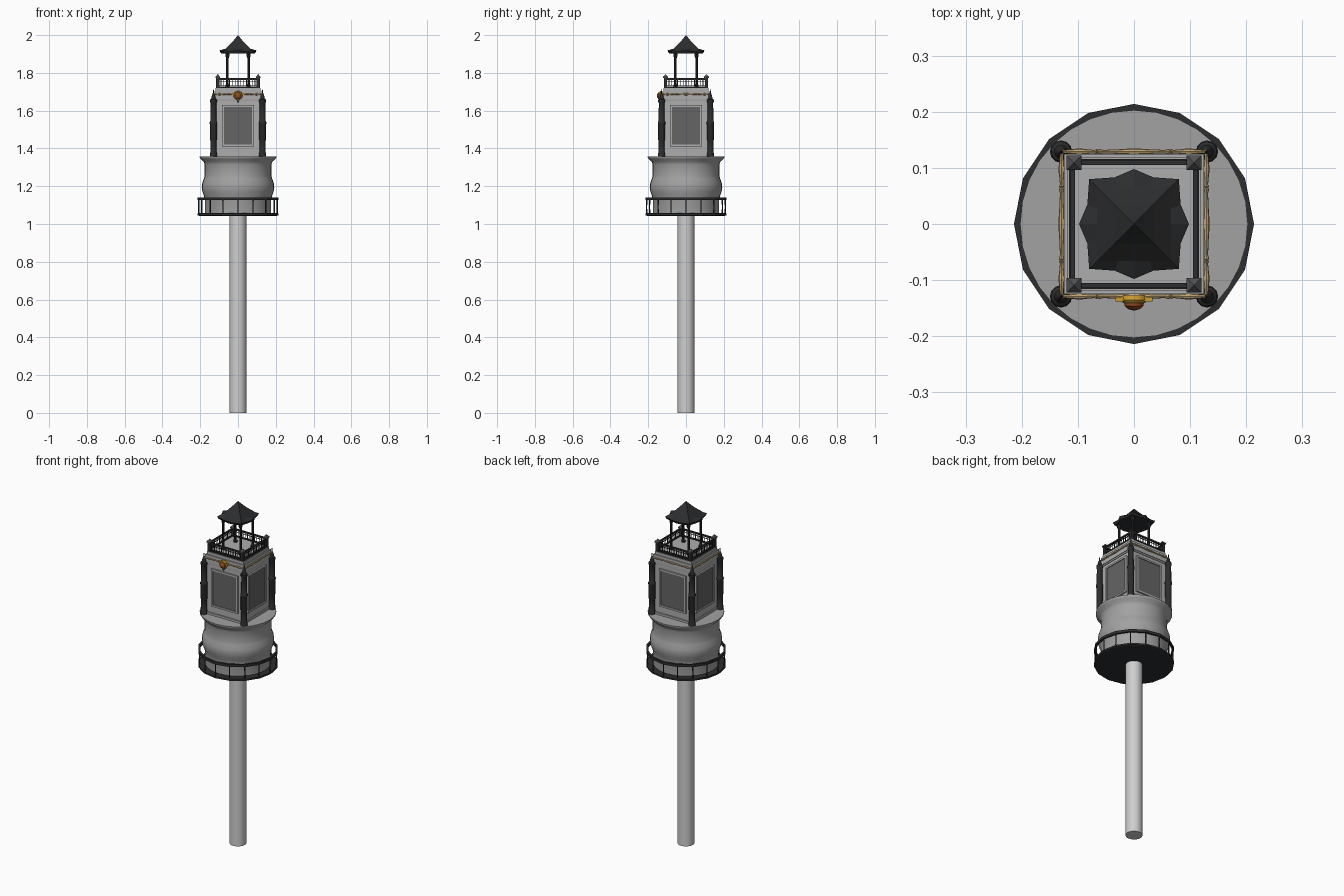
import bpy, math
from mathutils import Matrix, Vector

if "Cube" in bpy.data.objects:
    bpy.data.objects.remove(bpy.data.objects["Cube"])


def mat(name, c):
    m = bpy.data.materials.new(name)
    m.diffuse_color = (*c, 1)
    m.use_nodes = True
    m.node_tree.nodes["Principled BSDF"].inputs["Base Color"].default_value = m.diffuse_color
    return m


WHITE = mat("pale pole", (0.62, 0.62, 0.62))
STONE = mat("grey stone", (0.36, 0.36, 0.36))
WALL = mat("wall grey", (0.42, 0.42, 0.42))
PANE = mat("window grey", (0.13, 0.13, 0.13))
DARK = mat("dark iron", (0.025, 0.026, 0.028))
CAP = mat("cap grey", (0.09, 0.09, 0.09))
TAN = mat("tan garland", (0.52, 0.36, 0.17))
GOLD = mat("gold", (0.6, 0.33, 0.03))
RED = mat("rust red", (0.3, 0.07, 0.015))


def mesh(name, verts, faces, m, smooth=False):
    me = bpy.data.meshes.new(name)
    me.from_pydata([tuple(v) for v in verts], [], faces)
    me.materials.append(m)
    me.update()
    ob = bpy.data.objects.new(name, me)
    bpy.context.collection.objects.link(ob)
    if smooth:
        bpy.ops.object.select_all(action='DESELECT')
        ob.select_set(True)
        bpy.context.view_layer.objects.active = ob
        bpy.ops.object.shade_smooth_by_angle(angle=math.radians(35))
    return ob


def lathe(name, prof, n, m, loc=(0, 0, 0), rot=None, smooth=False, turn=0.0, closed=False):
    """Spin (radius, z) points; capped at both ends unless closed into a ring."""
    M = Matrix.Translation(loc) @ (rot or Matrix.Identity(4))
    v, f = [], []
    for r, z in prof:
        for i in range(n):
            a = turn + 2 * math.pi * i / n
            v.append(M @ Vector((r * math.cos(a), r * math.sin(a), z)))
    k = len(prof)
    for j in range(k if closed else k - 1):
        j2 = (j + 1) % k
        for i in range(n):
            i2 = (i + 1) % n
            f.append((j * n + i, j * n + i2, j2 * n + i2, j2 * n + i))
    if not closed:
        f.append(tuple(reversed(range(n))))
        f.append(tuple(range((k - 1) * n, k * n)))
    return mesh(name, v, f, m, smooth)


def box(name, c, s, m, M=Matrix.Identity(4)):
    v = [M @ Vector((c[0] + x * s[0] / 2, c[1] + y * s[1] / 2, c[2] + z * s[2] / 2))
         for x in (-1, 1) for y in (-1, 1) for z in (-1, 1)]
    f = [(0, 1, 3, 2), (4, 6, 7, 5), (0, 4, 5, 1), (2, 3, 7, 6), (0, 2, 6, 4), (1, 5, 7, 3)]
    return mesh(name, v, f, m)


# pole
lathe("pole", [(0.045, 0), (0.045, 1.05)], 24, WHITE, smooth=True)

# round gallery with railing
lathe("gallery_floor", [(0.205, 1.043), (0.214, 1.046), (0.214, 1.056), (0.205, 1.058)], 16, DARK)
lathe("gallery_top_rail", [(0.203, 1.126), (0.214, 1.126), (0.214, 1.141), (0.203, 1.141)],
      16, DARK, closed=True)
for i in range(16):
    a = 2 * math.pi * i / 16
    lathe("gallery_baluster", [(0.004, 1.05), (0.003, 1.09), (0.004, 1.13)], 6, DARK,
          (0.208 * math.cos(a), 0.208 * math.sin(a), 0))

# drum
lathe("drum", [(0.176, 1.05), (0.176, 1.13), (0.181, 1.15), (0.189, 1.172), (0.192, 1.195),
               (0.190, 1.215), (0.181, 1.24), (0.177, 1.255), (0.177, 1.315), (0.182, 1.33),
               (0.199, 1.345), (0.203, 1.352), (0.203, 1.358)], 32, STONE, smooth=True)

# square lantern house
box("house_wall", (0, 0, 1.51), (0.236, 0.236, 0.31), WALL)
box("house_plinth", (0, 0, 1.363), (0.25, 0.25, 0.014), WALL)
box("cornice", (0, 0, 1.6825), (0.25, 0.25, 0.045), WALL)
box("cornice_neck", (0, 0, 1.657), (0.243, 0.243, 0.012), STONE)
box("terrace_slab", (0, 0, 1.712), (0.238, 0.238, 0.018), WALL)
box("terrace_edge", (0, 0, 1.7215), (0.232, 0.232, 0.005), DARK)
box("terrace_floor", (0, 0, 1.7235), (0.212, 0.212, 0.005), WALL)

# four equal sides: window, garland, terrace railing
spindle = [(0.002, -0.066), (0.005, -0.062), (0.003, -0.055), (0.004, -0.03), (0.006, 0.0),
           (0.004, 0.03), (0.003, 0.055), (0.005, 0.062), (0.002, 0.066)]
along_x = Matrix.Rotation(math.pi / 2, 4, 'Y')
for q in range(4):
    R = Matrix.Rotation(q * math.pi / 2, 4, 'Z')
    box("window_pane", (0, -0.119, 1.52), (0.15, 0.006, 0.2), PANE, R)
    for s in (-1, 1):
        box("window_frame_side", (s * 0.08, -0.121, 1.52), (0.01, 0.012, 0.22), WALL, R)
        box("window_frame_bar", (0, -0.121, 1.52 + s * 0.105), (0.17, 0.012, 0.01), WALL, R)
    for x, k in ((-0.0975, 0.5), (0, 1), (0.0975, 0.5)):
        lathe("garland", [(r, z * k) for r, z in spindle], 8, TAN,
              rot=R @ Matrix.Translation((x, -0.129, 1.687)) @ along_x)
    box("terrace_top_rail", (0, -0.11, 1.768), (0.2, 0.009, 0.009), DARK, R)
    box("terrace_low_rail", (0, -0.11, 1.731), (0.2, 0.007, 0.006), DARK, R)
    box("terrace_mid_rail", (0, -0.11, 1.754), (0.2, 0.003, 0.003), DARK, R)
    for i in range(13):
        box("terrace_baluster", (-0.09 + 0.015 * i, -0.11, 1.75), (0.003, 0.003, 0.036), DARK, R)

# corner columns, terrace posts and pavilion posts
column = [(0.019, 1.357), (0.019, 1.375), (0.016, 1.38), (0.016, 1.44), (0.018, 1.445),
          (0.018, 1.525), (0.020, 1.53), (0.020, 1.54), (0.016, 1.546), (0.015, 1.64),
          (0.018, 1.645), (0.018, 1.658), (0.012, 1.663), (0.008, 1.682), (0.004, 1.69),
          (0.0008, 1.715)]
s2 = math.sqrt(2)
for sx in (-1, 1):
    for sy in (-1, 1):
        lathe("corner_column", column, 12, DARK, (sx * 0.13, sy * 0.129, 0), smooth=True)
        box("terrace_post", (sx * 0.107, sy * 0.109, 1.748), (0.017, 0.017, 0.056), DARK)
        lathe("terrace_post_cap", [(0.013 * s2, 1.774), (0.013 * s2, 1.779), (0.0005, 1.793)],
              4, CAP, (sx * 0.107, sy * 0.109, 0), turn=math.pi / 4)
        lathe("pavilion_post", [(0.011, 1.722), (0.011, 1.735), (0.007, 1.74), (0.007, 1.88),
                                (0.011, 1.89), (0.011, 1.91)], 8, DARK,
              (sx * 0.056, sy * 0.056, 0), smooth=True)

# curved pavilion roof: rings with mid, dent and corner points
c8 = math.cos(math.pi / 8)


def square(h, z):
    return ((h, z), (h / c8, z), (h * s2, z))


rings = [square(0.066, 1.902),
         ((0.09, 1.904), (0.086, 1.902), (0.105, 1.906)),
         ((0.098, 1.919), (0.09, 1.912), (0.113, 1.92)),
         square(0.066, 1.928), square(0.036, 1.957), square(0.017, 1.979), square(0.0005, 2.0)]
rv, rf = [], []
for ring in rings:
    for i in range(16):
        r, z = ring[(0, 1, 2, 1)[i % 4]]
        a = math.pi * i / 8
        rv.append((r * math.cos(a), r * math.sin(a), z))
for j in range(len(rings) - 1):
    for i in range(16):
        i2 = (i + 1) % 16
        rf.append((j * 16 + i, j * 16 + i2, j * 16 + 16 + i2, j * 16 + 16 + i))
rf.append(tuple(reversed(range(16))))
mesh("pavilion_roof", rv, rf, DARK)

# medallion on the front
facing = Matrix.Rotation(math.pi / 2, 4, 'X')
lathe("medallion_rim", [(0.022, 0), (0.024, 0.008), (0.019, 0.014)], 16, GOLD,
      (0, -0.127, 1.681), facing, True)
lathe("medallion_boss", [(0.018, 0), (0.017, 0.012), (0.01, 0.018), (0.001, 0.02)], 16, RED,
      (0, -0.134, 1.679), facing, True)
lathe("medallion_drop", [(0.001, 1.643), (0.006, 1.652), (0.008, 1.664)], 8, GOLD, (0, -0.135, 0))
for s in (-1, 1):
    box("medallion_wing", (s * 0.025, -0.134, 1.69), (0.016, 0.008, 0.008), GOLD)
